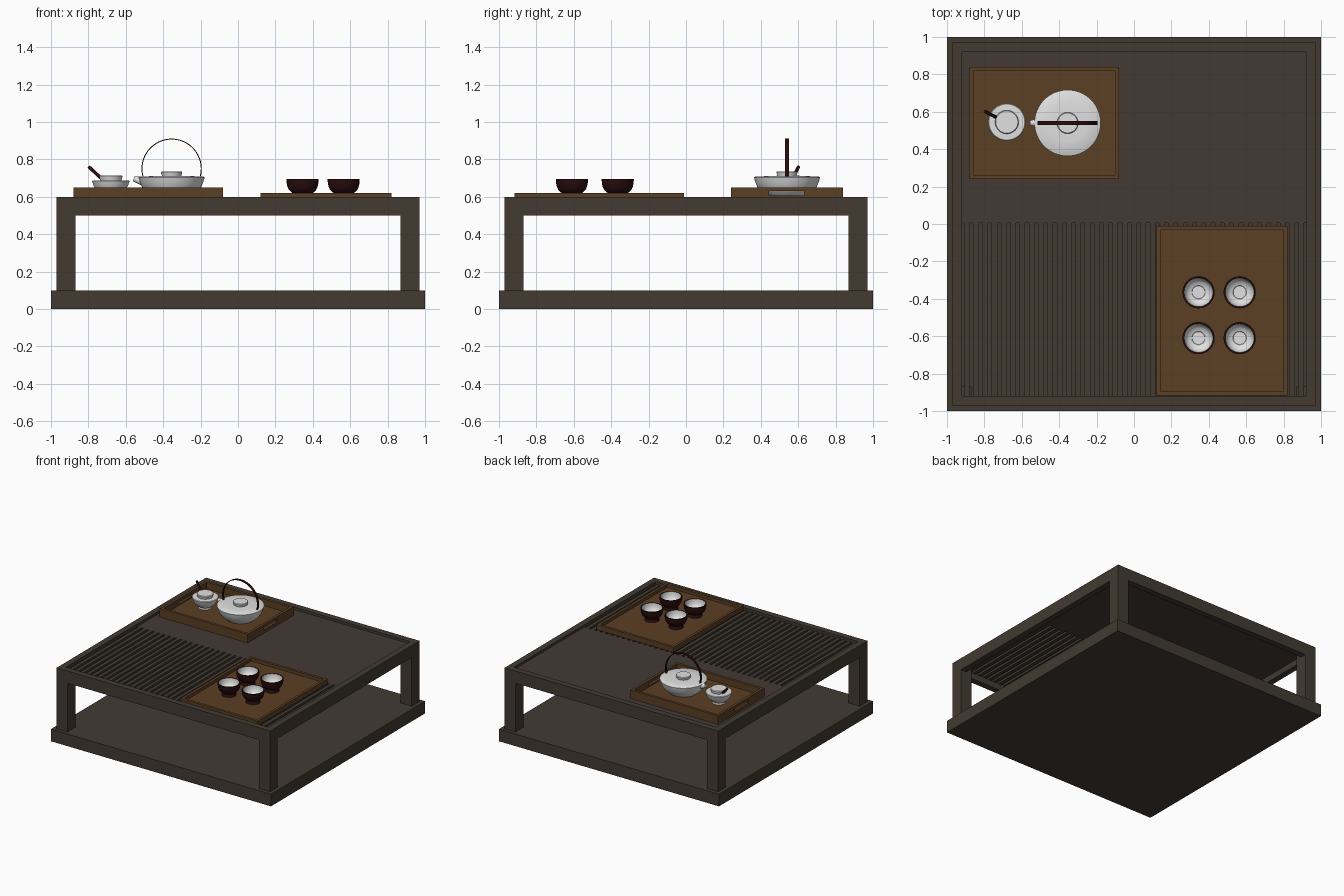
import bpy, bmesh, math
from mathutils import Vector

if "Cube" in bpy.data.objects:
    bpy.data.objects.remove(bpy.data.objects["Cube"])


def mat(name, c):
    m = bpy.data.materials.new(name)
    m.diffuse_color = (*c, 1)
    m.use_nodes = True
    m.node_tree.nodes["Principled BSDF"].inputs["Base Color"].default_value = m.diffuse_color
    return m


FRAME = mat("dark frame wood", (0.054, 0.043, 0.032))
PANEL = mat("dark panel wood", (0.056, 0.042, 0.034))
TRAY = mat("warm tray wood", (0.105, 0.050, 0.018))
WHITE = mat("white ceramic", (0.75, 0.75, 0.75))
LACQ = mat("dark red lacquer", (0.022, 0.004, 0.004))


def finish(name, bm, mats, smooth=False):
    bmesh.ops.recalc_face_normals(bm, faces=bm.faces)
    me = bpy.data.meshes.new(name)
    bm.to_mesh(me)
    bm.free()
    for m in mats:
        me.materials.append(m)
    if smooth:
        for p in me.polygons:
            p.use_smooth = True
        me.set_sharp_from_angle(angle=math.radians(35))
    ob = bpy.data.objects.new(name, me)
    bpy.context.collection.objects.link(ob)
    return ob


def boxes(name, m, specs):
    """One object from boxes given as (x0, x1, y0, y1, z0, z1)."""
    bm = bmesh.new()
    for x0, x1, y0, y1, z0, z1 in specs:
        vs = bmesh.ops.create_cube(bm, size=1)["verts"]
        for v in vs:
            v.co = ((x0 + x1) / 2 + v.co.x * (x1 - x0),
                    (y0 + y1) / 2 + v.co.y * (y1 - y0),
                    (z0 + z1) / 2 + v.co.z * (z1 - z0))
    return finish(name, bm, [m])


def lathe(name, prof, loc, mats, white_from=None, n=48):
    """Spin (r, z) points; segments from white_from on use the second material."""
    bm = bmesh.new()
    rings = []
    for r, z in prof:
        if r == 0:
            rings.append([bm.verts.new((0, 0, z))])
        else:
            rings.append([bm.verts.new((r * math.cos(2 * math.pi * i / n),
                                        r * math.sin(2 * math.pi * i / n), z)) for i in range(n)])
    for k, (a, b) in enumerate(zip(rings, rings[1:])):
        for i in range(n):
            j = (i + 1) % n
            if len(a) == 1:
                f = bm.faces.new((a[0], b[j], b[i]))
            elif len(b) == 1:
                f = bm.faces.new((a[i], a[j], b[0]))
            else:
                f = bm.faces.new((a[i], a[j], b[j], b[i]))
            if white_from is not None and k >= white_from:
                f.material_index = 1
    ob = finish(name, bm, mats, True)
    ob.location = loc
    return ob


def rod(name, p, q, r1, r2, m):
    p, q = Vector(p), Vector(q)
    d = q - p
    ob = lathe(name, [(0, 0), (r1, 0), (r2, d.length), (0, d.length)], p, [m], n=20)
    ob.rotation_mode = 'QUATERNION'
    ob.rotation_quaternion = d.to_track_quat('Z', 'Y')


# table: base slab, legs, top rails
boxes("base_slab", FRAME, [(-1, 1, -1, 1, 0, 0.1)])
for sx, nx in ((-1, "left"), (1, "right")):
    for sy, ny in ((-1, "front"), (1, "back")):
        xs, ys = sorted((sx * 0.87, sx * 0.97)), sorted((sy * 0.87, sy * 0.97))
        boxes(f"{ny}_{nx}_leg", FRAME, [(*xs, *ys, 0.1, 0.55)])
boxes("top_rails", FRAME, [
    (-0.97, 0.97, -0.97, -0.92, 0.5, 0.6), (-0.97, 0.97, 0.92, 0.97, 0.5, 0.6),
    (-0.97, -0.92, -0.92, 0.92, 0.5, 0.6), (0.92, 0.97, -0.92, 0.92, 0.5, 0.6)])

# recessed top: solid panel at the back, slats at the front
boxes("top_panel", PANEL, [(-0.92, 0.92, 0.005, 0.92, 0.55, 0.58)])
N = 37
step = 1.84 / N
boxes("top_slats", FRAME, [
    (-0.92 + step * (i + 0.2), -0.92 + step * (i + 0.8), -0.92, 0.005, 0.55, 0.58)
    for i in range(N)])

# cup tray with a low rim
x0, x1, y0, y1, w = 0.12, 0.82, -0.918, -0.01, 0.022
boxes("cup_tray", TRAY, [
    (x0 + w, x1 - w, y0 + w, y1 - w, 0.58, 0.595),
    (x0, x1, y0, y0 + w, 0.58, 0.62), (x0, x1, y1 - w, y1, 0.58, 0.62),
    (x0, x0 + w, y0 + w, y1 - w, 0.58, 0.62), (x1 - w, x1, y0 + w, y1 - w, 0.58, 0.62)])

# teapot tray with hand slots through its short sides
x0, x1, y0, y1 = -0.88, -0.08, 0.24, 0.84
parts = [(x0 + w, x1 - w, y0 + w, y1 - w, 0.58, 0.597),
         (x0, x1, y0, y0 + w, 0.58, 0.65), (x0, x1, y1 - w, y1, 0.58, 0.65)]
for a, b in ((x0, x0 + w), (x1 - w, x1)):
    parts += [(a, b, y0 + w, 0.445, 0.58, 0.65), (a, b, 0.63, y1 - w, 0.58, 0.65),
              (a, b, 0.445, 0.63, 0.58, 0.606), (a, b, 0.445, 0.63, 0.63, 0.65)]
boxes("teapot_tray", TRAY, parts)

# cups: dark outside, white inside
CUP = [(0, 0.595), (0.056, 0.595), (0.05, 0.61), (0.049, 0.618), (0.06, 0.624), (0.073, 0.637),
       (0.081, 0.655), (0.085, 0.675), (0.086, 0.695), (0.077, 0.695),
       (0.075, 0.672), (0.068, 0.65), (0.054, 0.634), (0.036, 0.628), (0.034, 0.625), (0, 0.625)]
for i, (cx, cy) in enumerate([(0.345, -0.365), (0.565, -0.365), (0.345, -0.61), (0.565, -0.61)]):
    lathe(f"cup_{i + 1}", CUP, (cx, cy, 0), [LACQ, WHITE], white_from=9, n=40)

# teapot: bowl body, lid knob, spout
px, py = -0.355, 0.54
lathe("teapot_body", [(0, 0.597), (0.105, 0.597), (0.128, 0.615), (0.147, 0.635), (0.16, 0.655),
                      (0.17, 0.68), (0.177, 0.704), (0.172, 0.707), (0.1, 0.711), (0, 0.713)],
      (px, py, 0), [WHITE], n=64)
lathe("teapot_lid_knob", [(0, 0.705), (0.05, 0.705), (0.057, 0.732), (0.053, 0.736), (0, 0.736)],
      (px, py, 0), [WHITE])
rod("teapot_spout", (px - 0.14, py, 0.68), (px - 0.203, py, 0.696), 0.028, 0.013, WHITE)

# teapot handle: thin flat hoop
bm = bmesh.new()
arc = [math.radians(-16 + 212 * i / 48) for i in range(49)]
rings = []
for a in arc:
    rings.append([bm.verts.new((px + r * math.cos(a), py + y, 0.75 + r * math.sin(a)))
                  for r, y in ((0.156, -0.01), (0.161, -0.01), (0.161, 0.01), (0.156, 0.01))])
for a, b in zip(rings, rings[1:]):
    for i in range(4):
        j = (i + 1) % 4
        bm.faces.new((a[i], a[j], b[j], b[i]))
bm.faces.new(rings[0])
bm.faces.new(rings[-1])
finish("teapot_handle", bm, [LACQ], True)

# small lidded bowl with a stick handle
sx, sy = -0.68, 0.545
lathe("small_pot_body", [(0, 0.597), (0.05, 0.597), (0.048, 0.61), (0.064, 0.622), (0.08, 0.638),
                         (0.092, 0.66), (0.1, 0.684), (0.096, 0.687), (0, 0.69)],
      (sx, sy, 0), [WHITE])
lathe("small_pot_lid", [(0, 0.682), (0.056, 0.682), (0.063, 0.71), (0.059, 0.714), (0, 0.714)],
      (sx, sy, 0), [WHITE])
rod("small_pot_handle", (-0.735, 0.57, 0.702), (-0.797, 0.602, 0.76), 0.009, 0.009, LACQ)
